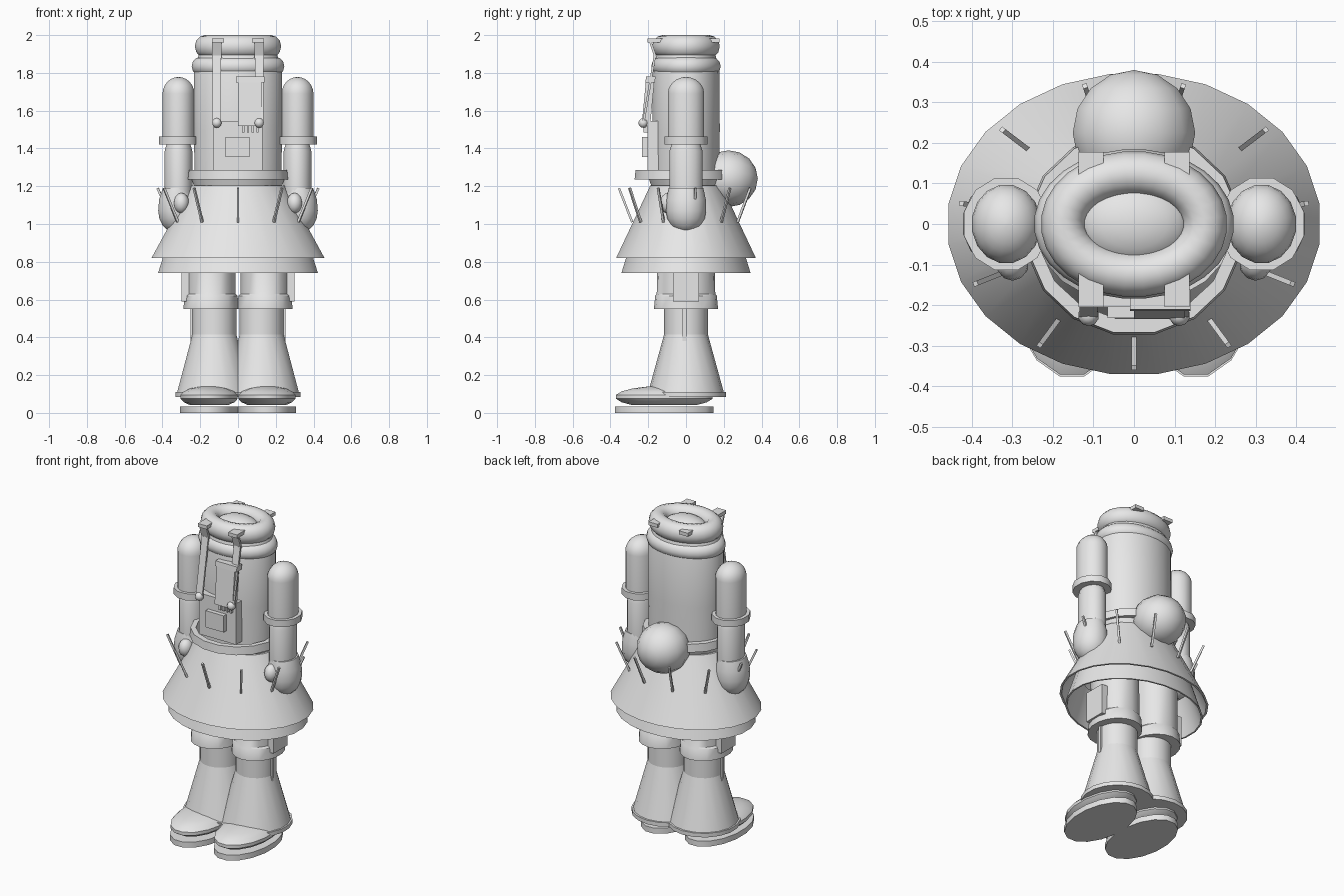
import bpy, bmesh, math
from mathutils import Vector

cube = bpy.data.objects.get("Cube")
if cube:
    bpy.data.objects.remove(cube, do_unlink=True)

grey = bpy.data.materials.new("light_grey")
grey.use_nodes = True
grey.diffuse_color = (0.8, 0.8, 0.8, 1)
grey.node_tree.nodes["Principled BSDF"].inputs["Base Color"].default_value = (0.8, 0.8, 0.8, 1)


def finish(name, bm, smooth=True):
    bmesh.ops.recalc_face_normals(bm, faces=bm.faces)
    mesh = bpy.data.meshes.new(name)
    bm.to_mesh(mesh)
    bm.free()
    mesh.materials.append(grey)
    ob = bpy.data.objects.new(name, mesh)
    bpy.context.collection.objects.link(ob)
    if smooth:
        bpy.ops.object.select_all(action='DESELECT')
        ob.select_set(True)
        bpy.context.view_layer.objects.active = ob
        bpy.ops.object.shade_smooth_by_angle(angle=math.radians(38))
    return ob


def lathe(name, rows, x=0, y=0, sides=20, caps=True, closed=False, turn=0.5):
    """Stack of elliptical rings; each row is (radius x, radius y, z)."""
    bm = bmesh.new()
    rings = []
    for rx, ry, z in rows:
        angles = [math.tau * (i + turn) / sides for i in range(sides)]
        rings.append([bm.verts.new((x + rx * math.cos(a), y + ry * math.sin(a), z)) for a in angles])
    pairs = list(zip(rings, rings[1:]))
    if closed:
        pairs.append((rings[-1], rings[0]))
    for a, b in pairs:
        for i in range(sides):
            j = (i + 1) % sides
            bm.faces.new((a[i], a[j], b[j], b[i]))
    if caps and not closed:
        bm.faces.new(rings[0])
        bm.faces.new(rings[-1])
    return finish(name, bm)


def ball(name, centre, radii, u=12, v=8, along_y=False):
    bm = bmesh.new()
    bmesh.ops.create_uvsphere(bm, u_segments=u, v_segments=v, radius=1)
    for p in bm.verts:
        c = Vector((p.co.x, p.co.z, -p.co.y)) if along_y else p.co.copy()
        p.co = Vector(centre) + Vector([c[i] * radii[i] for i in range(3)])
    return finish(name, bm)


def box(name, low, high, top_shift=0):
    """Box between two corners; top_shift leans its top along y."""
    bm = bmesh.new()
    bmesh.ops.create_cube(bm, size=1)
    for p in bm.verts:
        up = p.co.z > 0
        p.co = Vector([low[i] if p.co[i] < 0 else high[i] for i in range(3)])
        if up:
            p.co.y += top_shift
    return finish(name, bm, False)


def bar(name, start, end, width, depth):
    """Straight rectangular rod between two points."""
    start, end = Vector(start), Vector(end)
    bm = bmesh.new()
    bmesh.ops.create_cube(bm, size=1)
    turn = (end - start).to_track_quat('Z', 'Y')
    for p in bm.verts:
        p.co = (start + end) / 2 + turn @ Vector((p.co.x * width, p.co.y * depth, p.co.z * (end - start).length))
    return finish(name, bm, False)


def ring(name, rx, ry, thick, height, z, sides=28, y=0):
    """Rounded elliptical ring with outer radii rx, ry."""
    rows = []
    for i in range(12):
        a = math.tau * i / 12
        off = thick * (math.cos(a) - 1)
        rows.append((rx + off, ry + off, z + height * math.sin(a)))
    return lathe(name, rows, y=y, sides=sides, closed=True)


# Torso and rolled collar
lathe("torso", [(0.23, 0.175, 1.18), (0.235, 0.18, 1.5), (0.235, 0.178, 1.82), (0.2, 0.15, 1.92)], sides=28)
ring("lower_collar", 0.247, 0.185, 0.05, 0.05, 1.835)
ring("upper_collar", 0.23, 0.18, 0.055, 0.06, 1.94)
ball("neck_dome", (0, 0, 1.92), (0.14, 0.105, 0.07), 24, 10)

# Belt and layered skirt
lathe("belt", [(0.265, 0.25, 1.285), (0.27, 0.255, 1.235), (0.235, 0.215, 1.235), (0.235, 0.215, 1.285)],
      y=-0.022, sides=16, closed=True)
lathe("belt_lip", [(0.25, 0.2, 1.24), (0.235, 0.185, 1.2)], caps=False)
lathe("upper_skirt", [(0.25, 0.19, 1.205), (0.462, 0.373, 0.82), (0.45, 0.361, 0.82), (0.235, 0.175, 1.205)],
      sides=24, closed=True)
lathe("lower_skirt", [(0.36, 0.28, 0.95), (0.427, 0.345, 0.74), (0.417, 0.335, 0.74), (0.35, 0.27, 0.95)],
      sides=24, closed=True)
spikes = 11
for i in range(spikes):
    a = -math.pi / 2 + math.tau * i / spikes
    c, s = math.cos(a), math.sin(a)
    bar("skirt_spike", (0.35 * c, 0.285 * s, 1.01), (0.43 * c, 0.355 * s, 1.19), 0.012, 0.012)

# Round pack on the back
ball("back_ball", (0, 0.225, 1.24), (0.155, 0.155, 0.15), 14, 8, along_y=True)

# Chest panel and pouch
box("chest_panel", (-0.13, -0.205, 1.285), (0.13, -0.14, 1.545))
box("chest_square", (-0.065, -0.232, 1.355), (0.062, -0.2, 1.46))
box("chest_pouch", (0.0, -0.235, 1.52), (0.125, -0.19, 1.78), 0.025)
box("pouch_flap", (-0.01, -0.215, 1.75), (0.14, -0.165, 1.782), 0.004)
for i in range(4):
    x = 0.022 + 0.025 * i
    box("pouch_tine", (x, -0.225, 1.485), (x + 0.012, -0.205, 1.525))

for side in (-1, 1):
    # Shoulder tabs and front braces
    for y0, y1 in ((-0.205, -0.12), (0.1, 0.178)):
        xs = sorted((0.075 * side, 0.137 * side))
        box("collar_tab", (xs[0], y0, 1.96), (xs[1], y1, 1.982))
    x = 0.112 * side
    bar("brace_upper", (x, -0.19, 1.97), (x, -0.16, 1.88), 0.05, 0.012)
    bar("brace_lower", (x, -0.165, 1.89), (x, -0.225, 1.54), 0.045, 0.012)
    ball("brace_button", (x, -0.226, 1.535), (0.026, 0.026, 0.026), 10, 6)

    # Arm: domed sleeve, cuff, forearm and mitten
    ax = 0.315 * side
    dome = [(0.086 * math.cos(t), 0.098 * math.cos(t), 1.69 + 0.088 * math.sin(t))
            for t in [math.radians(15 * k) for k in range(6)]]
    lathe("upper_sleeve", [(0.086, 0.098, 1.42)] + dome + [(0.005, 0.005, 1.778)], x=ax, sides=16)
    lathe("sleeve_cuff", [(0.108, 0.118, 1.42), (0.108, 0.118, 1.462), (0.08, 0.09, 1.462), (0.08, 0.09, 1.42)],
          x=ax, sides=12, closed=True)
    lathe("forearm", [(0.075, 0.09, 1.16), (0.075, 0.09, 1.385), (0.065, 0.078, 1.42)], x=ax, sides=16)
    hx = 0.325 * side
    palm = [(0.1 * math.cos(t), 0.106 * math.cos(t), 1.07 - 0.12 * math.sin(t))
            for t in [math.radians(20 * k) for k in range(5)]]
    lathe("mitten", [(0.075, 0.092, 1.19), (0.095, 0.105, 1.13)] + palm, x=hx, sides=14)
    ball("thumb", (0.3 * side, -0.09, 1.11), (0.042, 0.05, 0.055), 12, 8)

    # Leg: breeches, pocket, stocking with side seam
    lx = 0.125 * side
    lathe("breeches", [(0.148, 0.17, 0.55), (0.143, 0.163, 0.62), (0.132, 0.155, 0.63), (0.13, 0.15, 0.95)],
          x=0.143 * side, sides=18)
    xs = sorted((0.2 * side, 0.298 * side))
    box("side_pocket", (xs[0], -0.07, 0.59), (xs[1], 0.07, 0.78))
    lathe("stocking", [(0.118, 0.116, 0.4), (0.118, 0.116, 0.6)], x=lx, sides=18)
    xs = sorted((0.22 * side, 0.252 * side))
    box("stocking_seam", (xs[0], -0.018, 0.38), (xs[1], 0.002, 0.58))

    # Boot: flared shaft with hem, rounded toe and flat sole
    lathe("boot_shaft", [(0.118, 0.116, 0.415), (0.2, 0.2, 0.11), (0.21, 0.212, 0.11), (0.21, 0.212, 0.085)],
          x=lx, sides=18)
    sx, sy = 0.153 * side, -0.115
    shoe = [(0.157 * math.cos(t), 0.265 * math.cos(t), 0.085 + 0.058 * math.sin(t))
            for t in [math.radians(-50 + 20 * k) for k in range(7)]]
    lathe("shoe", shoe + [(0.02, 0.03, 0.143)], x=sx, y=sy, sides=16)
    lathe("sole", [(0.157, 0.266, 0), (0.157, 0.266, 0.035)], x=sx, y=sy, sides=16)
